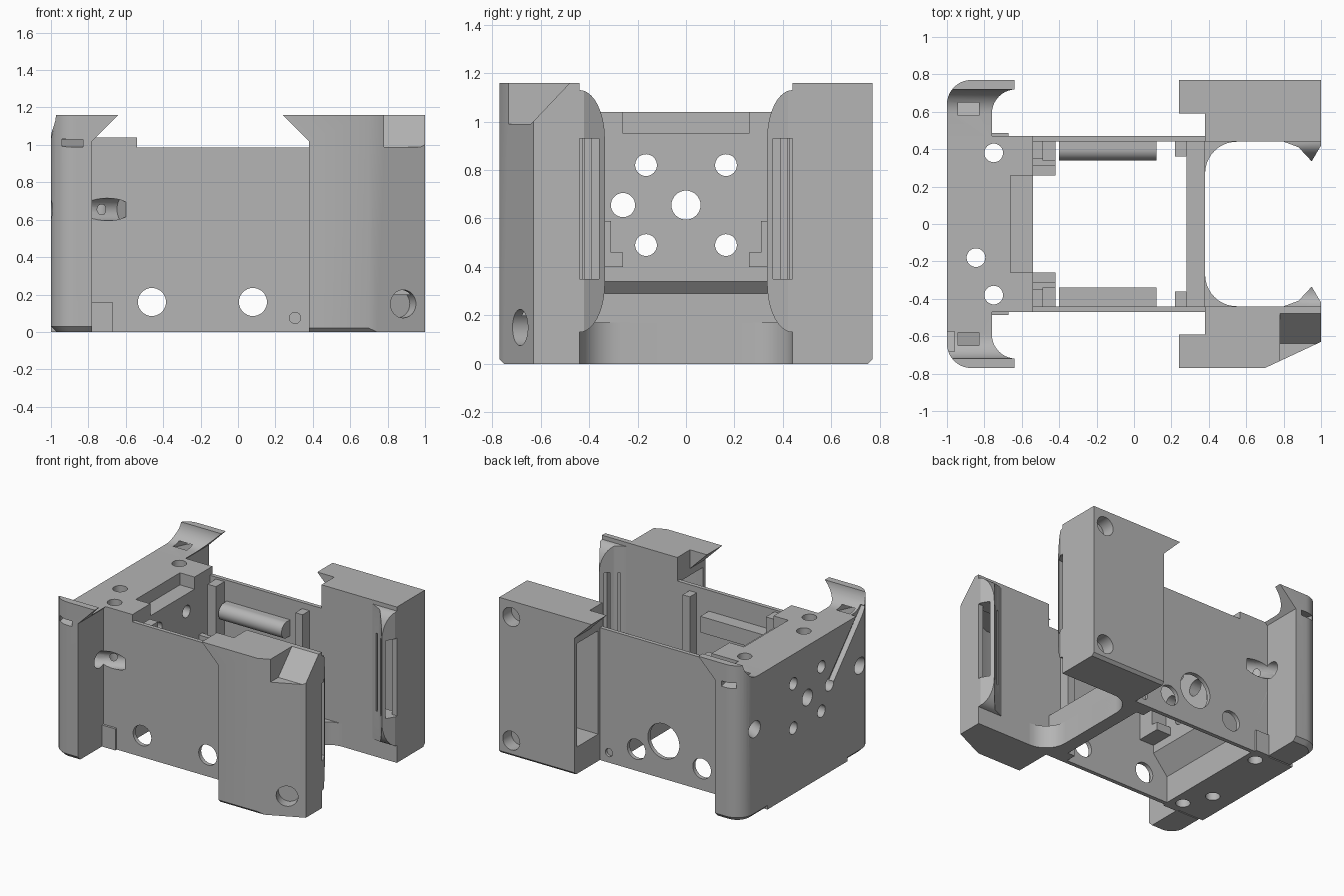
import bpy, bmesh
from math import sin, cos, pi, radians
from mathutils import Vector

if "Cube" in bpy.data.objects:
    bpy.data.objects.remove(bpy.data.objects["Cube"])

grey = bpy.data.materials.new("plain_grey")
grey.use_nodes = True
GREY = (0.46, 0.46, 0.46, 1)
grey.diffuse_color = GREY
grey.node_tree.nodes["Principled BSDF"].inputs["Base Color"].default_value = GREY


def finish(name, bm):
    bmesh.ops.recalc_face_normals(bm, faces=bm.faces)
    mesh = bpy.data.meshes.new(name)
    bm.to_mesh(mesh)
    bm.free()
    mesh.materials.append(grey)
    obj = bpy.data.objects.new(name, mesh)
    bpy.context.collection.objects.link(obj)
    return obj


def prism(name, pts, axis, lo, hi, chamfer=0):
    """Extrude a 2D outline along an axis; optionally chamfer its bottom rim."""
    place = {"x": lambda a, b, t: (t, a, b),
             "y": lambda a, b, t: (a, t, b),
             "z": lambda a, b, t: (a, b, t)}[axis]
    bm = bmesh.new()
    base = bm.faces.new([bm.verts.new(place(a, b, lo)) for a, b in pts])
    rim = list(base.edges)
    new = bmesh.ops.extrude_face_region(bm, geom=[base], use_keep_orig=True)["geom"]
    shift = Vector(place(0, 0, hi - lo))
    bmesh.ops.translate(bm, vec=shift, verts=[v for v in new if isinstance(v, bmesh.types.BMVert)])
    if chamfer:
        bmesh.ops.recalc_face_normals(bm, faces=bm.faces)
        bmesh.ops.bevel(bm, geom=rim, offset=chamfer, segments=1, affect="EDGES")
    return finish(name, bm)


def box(name, x, y, z):
    y = sorted(y)
    return prism(name, [(x[0], y[0]), (x[1], y[0]), (x[1], y[1]), (x[0], y[1])], "z", *z)


def rod(name, start, end, r, sides=32):
    start, end = Vector(start), Vector(end)
    bm = bmesh.new()
    bmesh.ops.create_cone(bm, cap_ends=True, segments=sides, radius1=r, radius2=r,
                          depth=(end - start).length)
    bm.transform((end - start).to_track_quat("Z", "Y").to_matrix().to_4x4())
    bmesh.ops.translate(bm, vec=(start + end) / 2, verts=bm.verts)
    return finish(name, bm)


def arc(cx, cy, rx, ry, a0, a1, n=10):
    angles = [radians(a0 + (a1 - a0) * i / n) for i in range(n + 1)]
    return [(cx + rx * cos(a), cy + ry * sin(a)) for a in angles]


def cut(targets, cutter, op="DIFFERENCE"):
    cutter.hide_render = True
    for obj in targets:
        mod = obj.modifiers.new("cut", "BOOLEAN")
        mod.object, mod.operation, mod.solver = cutter, op, "EXACT"
        bpy.context.view_layer.objects.active = obj
        bpy.ops.object.modifier_apply(modifier=mod.name)
    bpy.data.objects.remove(cutter)


def flip(pts, s, i):
    return [tuple(s * c if k == i else c for k, c in enumerate(p)) for p in pts]


# Solid end body with a sloped underside and a top pocket
core = prism("end_body", [(-1, 0), (-.66, 0), (-.66, .2), (-.54, .34), (-.54, 1.04), (-1, 1.04)],
             "y", -.47, .47)
cut([core], box("pocket", (-.66, -.4), (-.26, .26), (.95, 1.2)))
for y, z, r in [(-.165, .82, .045), (.165, .82, .045), (-.165, .49, .045),
                (.165, .49, .045), (-.26, .655, .05), (0, .655, .06)]:
    cut([core], rod("end_hole", (-1.1, y, z), (-.4, y, z), r))
for x, y in [(-.75, .38), (-.75, -.38), (-.845, -.18)]:
    cut([core], rod("vertical_hole", (x, y, -.1), (x, y, 1.2), .05))

# Low cross bar with rounded inner corners
bar = [(.28, -.44), (.28, .44), (.55, .44)] + arc(.55, .27, .17, .17, 90, 180)
bar += arc(.55, -.27, .17, .17, 180, 270) + [(.55, -.44)]
prism("cross_bar_fillet", bar, "z", 0, .17)
box("cross_bar", (.28, .38), (-.45, .45), (0, .29))

wings = {}
for s, side in ((1, "back"), (-1, "front")):
    # Rounded corner wing with a flared, scooped lip
    plan = [(-1, .45), (-.64, .45), (-.64, .77)] + arc(-.87, .64, .13, .13, 90, 180)
    wing = prism(side + "_wing", flip(plan, s, 1), "z", 0, 1.16, .03)
    cut([wing], prism("flare", [(-.78, -.1), (-.78, 1.02), (-.62, 1.18), (-.5, 1.18), (-.5, -.1)],
                      "y", -.9, .9))
    scoop = [(.3, 1.3), (.3, 1.04)] + arc(.59, 1.17, .13, .13, -90, 0) + [(.72, 1.3)]
    cut([wing], prism("scoop", flip(scoop, s, 1 - 1), "x", -1.2, -.4))
    slot = [(.58, 1.03), (.85, .97), (.85, 1.01), (.58, 1.07)]
    cut([wing], prism("lip_slot", flip(slot, s, 0), "x", -.94, -.83))
    wings[s] = wing

    # Thin side wall with holes
    wall = box(side + "_wall", (-.79, .39), (s * .44, s * .47), (0, .985))
    for x, z, r in [(-.46, .16, .075), (.08, .16, .075), (.305, .075, .03)]:
        cut([wall], rod("wall_hole", (x, s * .4, z), (x, s * .6, z), r))
    if s > 0:
        cut([wall], rod("large_hole", (-.145, .4, .28), (-.145, .6, .28), .13))
    cut([core, wing, wall], rod("slanted_hole", (-1.12, s * .68, .655), (-.62, s * .43, .655), .06))
    box(side + "_foot_plate", (-.79, -.67), (s * .46, s * .487), (0, .16))

    # Ribs and ledges inside the wall
    box(side + "_inner_rib", (.22, .28), (s * .36, s * .45), (0, .94))
    box(side + "_end_rib", (-.49, -.42), (s * .34, s * .45), (.4, .97))
    box(side + "_ledge", (-.55, -.42), (s * .26, s * .45), (.4, .46))
    box(side + "_ledge_tab", (-.55, -.42), (s * .31, s * .35), (.46, .59))
    if s > 0:
        rod("back_round_rail", (-.4, .4, .77), (.12, .4, .77), .06)
        box("back_rail_base", (-.4, .12), (.4, .45), (.71, .83))
    else:
        box("front_rail", (-.4, .12), (-.34, -.45), (.71, .83))

    # Hollow side block with an overhanging lip
    outer = [(1, .77)] if s > 0 else [(1, .63), (.7, .77)]
    plan = [(.24, .77), (.24, .44), (1, .44)] + outer
    block = prism(side + "_block", flip(plan, s, 1), "z", 0, 1.16)
    cut([block], prism("flare", [(.38, -.1), (.38, 1.02), (.22, 1.18), (.1, 1.18), (.1, -.1)],
                       "y", -.9, .9))
    cut([block], box("lip_trim", (.1, .38), (s * .3, s * .59), (-.1, 1.3)))
    bevel_cut = [(.7, -.1), (.9, -.1), (.9, .15), (.74, -.01)]
    cut([block], prism("bottom_chamfer", flip(bevel_cut, s, 0), "x", 0, 1.2))
    cavity = [(.3, .49), (.92, .49), (.92, .63), (.68, .74), (.3, .74)]
    cut([block], prism("cavity", flip(cavity, s, 1), "z", .2, .97))

    # Inner bulge with a tall slot that opens into the block
    bulge_plan = [(.78, .46), (.8, .44), (.88, .41), (.95, .335), (1, .42), (1, .46)]
    bulge = prism(side + "_bulge", flip(bulge_plan, s, 1), "z", .1, 1.15)
    curve = [(.5, .13)] + arc(.44, .33, .105, .2, 270, 180) + arc(.44, .93, .105, .2, 180, 90)
    curve += [(.5, 1.13)]
    cut([bulge], prism("bulge_limit", flip(curve, s, 0), "x", .6, 1.2), "INTERSECT")
    cut([bulge, block], box("slot", (.9, 1.1), (s * .36, s * .44), (.35, .93)))
    cut([bulge, block], box("slot_channel", (.84, .96), (s * .42, s * .55), (.35, .93)))

    # Screw pockets on the outer faces
    if s > 0:
        for z in (.12, 1.04):
            cut([block], rod("screw_pocket", (.9, .67, z), (.9, .9, z), .07))
    else:
        cut([block], rod("screw_pocket", (.85, -.61, .15), (.94, -.81, .15), .075))
        cut([block], box("corner_notch", (.78, 1.1), (-.9, -.64), (.99, 1.3)))
        slope = [(-.9, .99), (-.64, .99), (-.46, 1.18), (-.9, 1.18)]
        cut([block], prism("notch_slope", slope, "x", .78, 1.1))

# Slanted groove on the end face
groove = [(-.235, .68), (-.64, 1.11), (-.69, 1.07), (-.285, .63)]
cut([core, wings[-1]], prism("groove", groove, "x", -1.1, -.96))

# Flat faces with smooth rounds
bpy.ops.object.select_all(action="DESELECT")
for obj in bpy.context.scene.objects:
    if obj.type == "MESH":
        obj.select_set(True)
        bpy.context.view_layer.objects.active = obj
bpy.ops.object.shade_smooth_by_angle(angle=radians(30))
